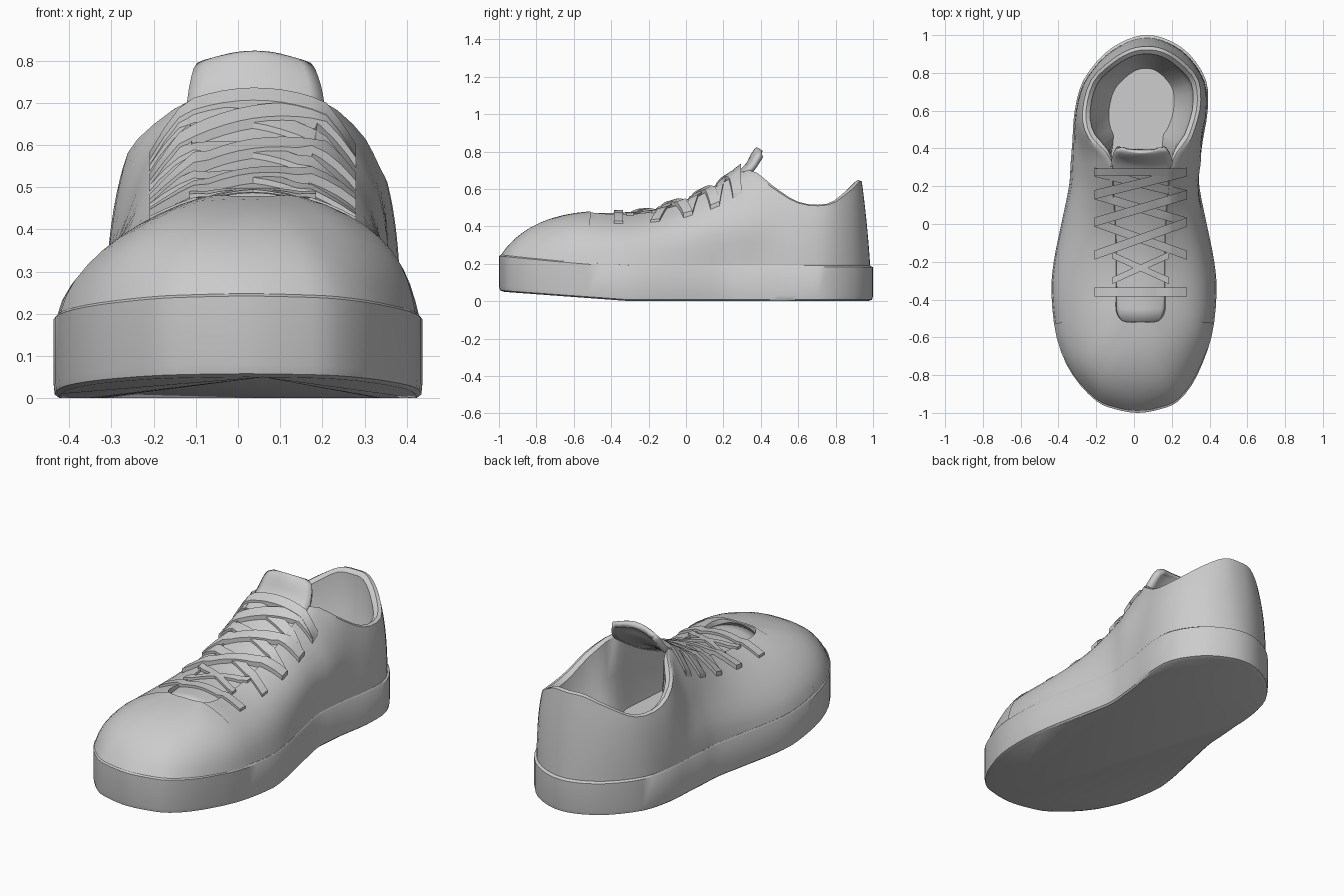
import bpy, bmesh, math
from mathutils import Vector
from mathutils.bvhtree import BVHTree

if "Cube" in bpy.data.objects:
    bpy.data.objects.remove(bpy.data.objects["Cube"])

# Half-shoe stations, toe to heel: sole edge (x, y), top edge (x, y, z), bulge control (x, y, z)
ROWS = [
    (0, -1, 0, -.52, .475, 0, -.85, .45),
    (.12, -.98, .02, -.52, .475, .09, -.86, .445),
    (.22, -.935, .05, -.52, .475, .18, -.83, .44),
    (.33, -.8, .10, -.51, .475, .29, -.74, .42),
    (.41, -.6, .13, -.46, .47, .37, -.57, .39),
    (.437, -.37, .13, -.36, .465, .39, -.37, .38),
    (.425, -.2, .13, -.2, .475, .375, -.2, .39),
    (.385, 0, .135, 0, .53, .35, 0, .41),
    (.345, .2, .15, .2, .635, .33, .2, .46),
    (.343, .32, .165, .33, .70, .335, .32, .50),
    (.345, .44, .27, .45, .615, .335, .44, .44),
    (.352, .6, .31, .6, .525, .345, .6, .4),
    (.325, .76, .285, .76, .515, .315, .755, .4),
    (.225, .9, .19, .865, .58, .215, .89, .42),
    (.11, .975, .09, .925, .635, .10, .955, .42),
    (0, 1, 0, .94, .64, 0, .97, .42),
]


def smooth(a, b, v):
    t = min(1, max(0, (v - a) / (b - a)))
    return t * t * (3 - 2 * t)


def warp(p):
    """Bend the symmetric shoe into a foot shape."""
    x, y, z = p
    c = .07 * smooth(.15, 1, y) + .02 * smooth(-.7, -1, y)
    k = .035 * smooth(-.85, -.5, y) * (1 - smooth(.3, .55, y))
    return Vector((x + c + k * smooth(.2, .45, z), y, z))


def catmull(a, b, c, d, t):
    return [.5 * (2 * q + (r - p) * t + (2 * p - 5 * q + 4 * r - s) * t * t
                  + (3 * q - p - 3 * r + s) * t ** 3) for p, q, r, s in zip(a, b, c, d)]


def loft(name, rings, closed=True, cap_start=False, cap_end=False, bend=True):
    bm = bmesh.new()
    vs = [[bm.verts.new(warp(p) if bend else p) for p in r] for r in rings]
    n = len(rings[0])
    for a, b in zip(vs, vs[1:]):
        for i in range(n if closed else n - 1):
            j = (i + 1) % n
            bm.faces.new((a[i], a[j], b[j], b[i]))
    if cap_start:
        bm.faces.new(vs[0][::-1])
    if cap_end:
        bm.faces.new(vs[-1])
    bmesh.ops.remove_doubles(bm, verts=bm.verts, dist=.0002)
    bmesh.ops.recalc_face_normals(bm, faces=bm.faces)
    return finish(name, bm)


def finish(name, bm, angle=40):
    me = bpy.data.meshes.new(name)
    bm.to_mesh(me)
    bm.free()
    ob = bpy.data.objects.new(name, me)
    bpy.context.collection.objects.link(ob)
    bpy.ops.object.select_all(action='DESELECT')
    ob.select_set(True)
    bpy.context.view_layer.objects.active = ob
    bpy.ops.object.shade_smooth_by_angle(angle=math.radians(angle))
    return ob


# Mirror the stations into a closed loop and smooth it
FLIP = (-1, 1, -1, 1, 1, -1, 1, 1)
full = ROWS + [tuple(v * f for v, f in zip(r, FLIP)) for r in ROWS[-2:0:-1]]
N = len(full)
loop = [catmull(full[i - 1], full[i], full[(i + 1) % N], full[(i + 2) % N], s / 3)
        for i in range(N) for s in range(3)]


def sole_top(y):
    return .19 + .06 * max(0, (-.25 - y) / .75) ** 1.3


def sole_bottom(y):
    return .05 * max(0, (-.3 - y) / .7)


# Sole with toe spring and a rounded lower edge
def sole_ring(scale, zf):
    return [(r[0] * scale, r[1] * scale, zf(r[1])) for r in loop]


loft("sole", [sole_ring(.97, sole_bottom),
              sole_ring(.995, lambda y: sole_bottom(y) + .008),
              sole_ring(1, lambda y: sole_bottom(y) + .03),
              sole_ring(1, lambda y: sole_top(y) - .008),
              sole_ring(.985, sole_top),
              sole_ring(.95, sole_top)], cap_start=True, cap_end=True)


# Upper: outer skin from the sole to the collar and throat edge
def skin(t):
    ring = []
    for ox, oy, ix, iy, iz, cx, cy, cz in loop:
        o, c, e = Vector((ox * .985, oy * .985, sole_top(oy) - .005)), Vector((cx, cy, cz)), Vector((ix, iy, iz))
        ring.append((1 - t) ** 2 * o + 2 * t * (1 - t) * c + t * t * e)
    return ring


outer = [skin(i / 9) for i in range(10)]

# Upper: padded collar lip, inner wall and insole
lip, wall, inner, floor = [], [], [], []
for r in loop:
    e = Vector(r[2:5])
    b = smooth(.28, .42, e.y)
    d = Vector((-e.x, .62 - e.y, 0)).normalized()
    f = Vector((e.x * .95, e.y, .28)).lerp(Vector((e.x * .55, .6 + (e.y - .6) * .66, .25)), b)
    m = Vector((e.x * .97, e.y, e.z - .012)).lerp(e + d * .04 - Vector((0, 0, .012)), b)
    lip.append(e + (d * .018 + Vector((0, 0, .006))) * b)
    wall.append(m)
    inner.append(m.lerp(f, .5) - d * .03 * b)
    floor.append(f)
upper = loft("upper", outer + [lip, wall, inner, floor], cap_end=True)

# Toe cap: front of the skin, lifted slightly and trimmed at the seam
cap = loft("toe_cap", outer)
bm = bmesh.new()
bm.from_mesh(cap.data)
bmesh.ops.bisect_plane(bm, geom=bm.verts[:] + bm.edges[:] + bm.faces[:],
                       plane_co=(0, -.52, .3), plane_no=(0, 1, -.06), clear_outer=True)
bm.normal_update()
for v in bm.verts:
    n = v.normal if v.normal.z > 0 else -v.normal
    v.co += n * .005
bm.to_mesh(cap.data)
bm.free()

# Tongue: arched strip under the laces that stands up at the collar
path = [(-.52, .462, .12), (-.36, .466, .15), (-.2, .478, .15), (-.08, .508, .15), (0, .535, .155),
        (.12, .59, .16), (.22, .65, .165), (.29, .698, .165), (.325, .735, .16),
        (.345, .775, .15), (.365, .805, .135), (.378, .816, .10)]
fine = []
for i in range(len(path) - 1):
    q = [path[max(0, i - 1)], path[i], path[i + 1], path[min(len(path) - 1, i + 2)]]
    fine += [catmull(*q, s / 2) for s in range(2)]
fine.append(path[-1])
strip = []
for y, z, w in fine:
    up = smooth(.28, .36, y)
    strip.append([(w * u, y + .03 * up * u * u, z + .008 - .03 * u * u * (1 - .4 * up))
                  for u in [k / 5 - 1 for k in range(11)]])
tongue = loft("tongue", strip, closed=False)
if sum(p.normal.z for p in tongue.data.polygons) < 0:
    tongue.data.flip_normals()
mod = tongue.modifiers.new("padding", 'SOLIDIFY')
mod.thickness, mod.offset = .032, -1

# Laces: ribbons draped over the upper and tongue
deps = bpy.context.evaluated_depsgraph_get()
trees = [BVHTree.FromObject(o, deps) for o in (upper, tongue)]


def drape(x, y):
    hits = [t.ray_cast(Vector((x, y, 2)), Vector((0, 0, -1)))[0] for t in trees]
    return max([h.z for h in hits if h] or [.3])


def lace(name, y0, y1, lift=.014, width=.024, reach=.245):
    rings = []
    for k in range(15):
        u = k / 7 - 1
        x, y = .035 + reach * u, y0 + (y1 - y0) * (u + 1) / 2
        ends = [(x, y - width, drape(x, y - width)), (x, y + width, drape(x, y + width))]
        a, b = [Vector(p) for p in ends]
        lo, hi = Vector((0, 0, -.004)), Vector((0, 0, lift))
        rings.append([a + lo, b + lo, b + hi, a + hi])
    loft(name, rings, cap_start=True, cap_end=True, bend=False)


lace("lace_bar_front", -.36, -.36)
lace("lace_bar_top", .275, .275, lift=.026, width=.02)
holes = [-.165, .01, .155, .275]
for i, (a, b) in enumerate(zip(holes, holes[1:])):
    lace(f"lace_left_{i}", b, a)
    lace(f"lace_right_{i}", a, b, lift=.024)
lace("lace_cross_left", -.165, -.3, width=.018, reach=.15)
lace("lace_cross_right", -.3, -.165, width=.018, reach=.15)
